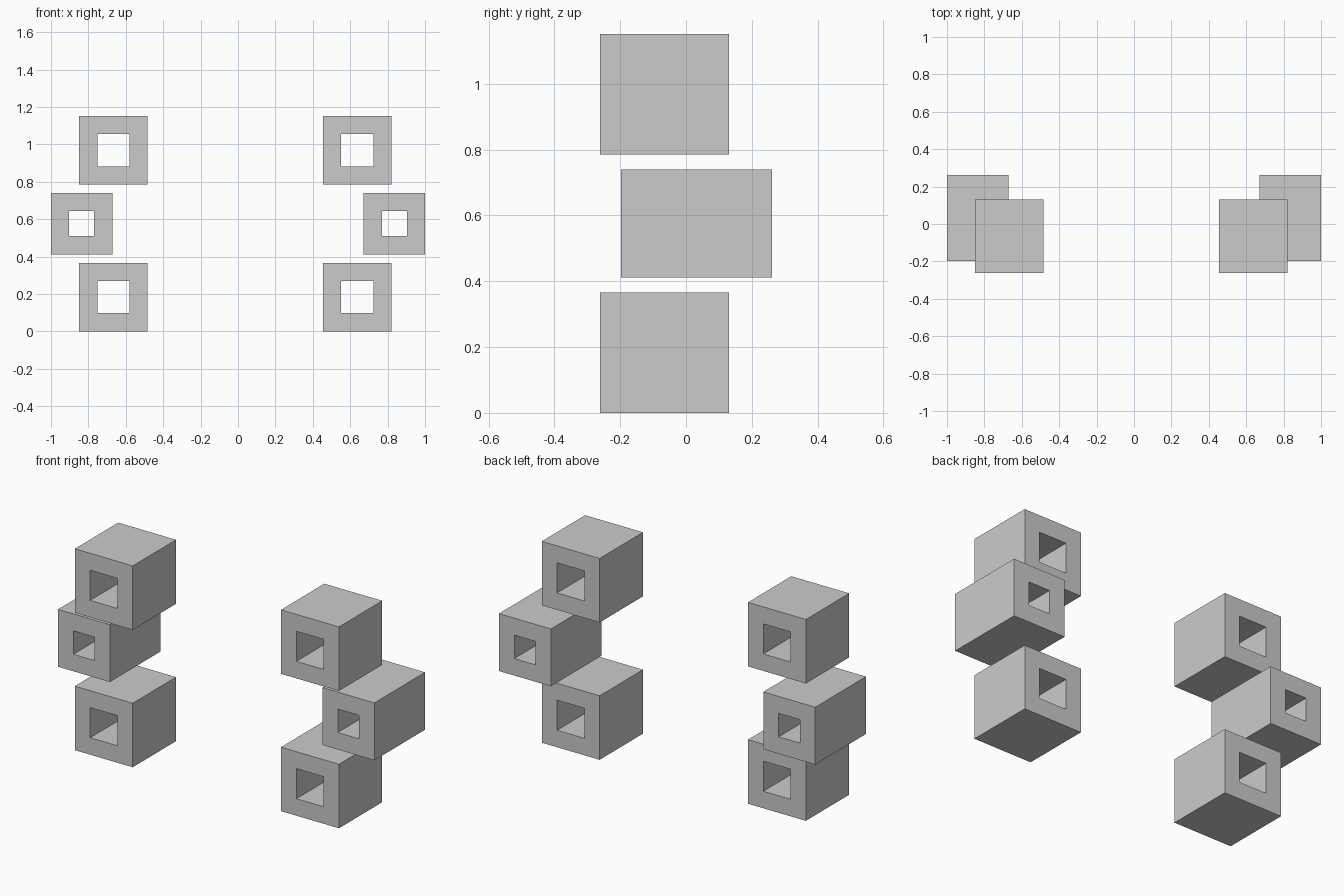
import bpy, bmesh

if "Cube" in bpy.data.objects:
    bpy.data.objects.remove(bpy.data.objects["Cube"])

WALL = 0.097


def square_tube(name, x, z, size, y0, y1):
    """Square block with a square hole running through along y."""
    bm = bmesh.new()
    corners = [(-1, -1), (1, -1), (1, 1), (-1, 1)]

    def ring(half):
        return [bm.verts.new((x + sx * half, y0, z + sz * half)) for sx, sz in corners]

    outer, inner = ring(size / 2), ring(size / 2 - WALL)
    front = [bm.faces.new((outer[i], outer[(i + 1) % 4], inner[(i + 1) % 4], inner[i]))
             for i in range(4)]
    # Extrude the frame to the back, keeping the front faces
    back = bmesh.ops.extrude_face_region(bm, geom=front, use_keep_orig=True)["geom"]
    bmesh.ops.translate(bm, vec=(0, y1 - y0, 0),
                        verts=[g for g in back if isinstance(g, bmesh.types.BMVert)])
    bmesh.ops.recalc_face_normals(bm, faces=bm.faces)
    mesh = bpy.data.meshes.new(name)
    bm.to_mesh(mesh)
    bm.free()
    obj = bpy.data.objects.new(name, mesh)
    bpy.context.collection.objects.link(obj)
    return obj


# Two stacks: wide blocks below and above, a narrower deeper block between
for side, x_wide, x_mid in (("left", -0.666, -0.836), ("right", 0.638, 0.836)):
    for level, z in (("lower", 0.183), ("upper", 0.968)):
        square_tube(f"{side}_{level}_block", x_wide, z, 0.366, -0.261, 0.13)
    square_tube(f"{side}_middle_block", x_mid, 0.576, 0.328, -0.197, 0.261)
